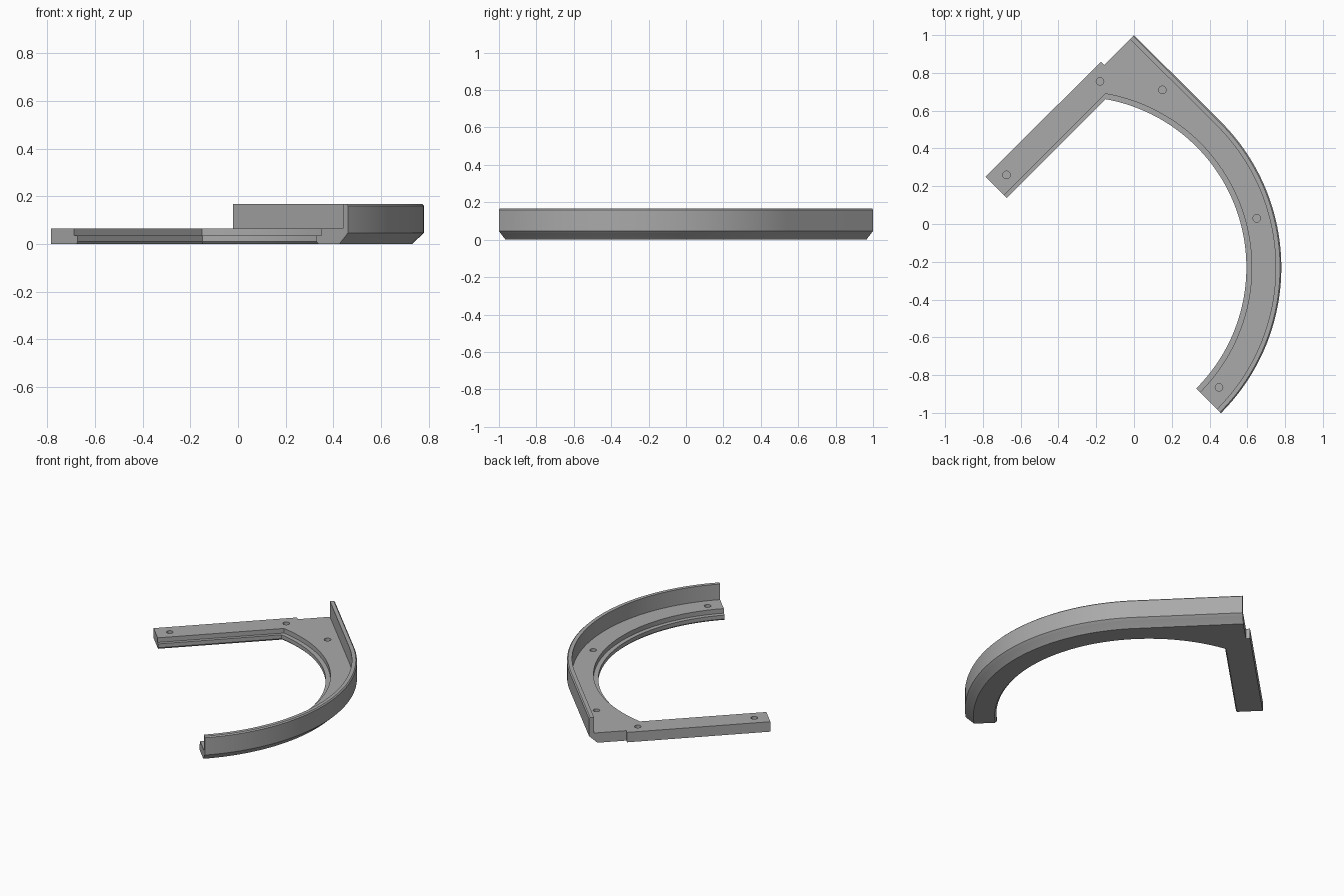
import bpy, bmesh, math
from mathutils import Vector

if "Cube" in bpy.data.objects:
    bpy.data.objects.remove(bpy.data.objects["Cube"])

# Shared dimensions
CX, CY, R_OUT = -0.31, -0.23, 1.09
S = math.sqrt(0.5)
FLOOR, TOP = 0.065, 0.167
WALL = 0.03
STEPS = 64

gray = bpy.data.materials.new("plain gray")
gray.diffuse_color = (0.40, 0.40, 0.40, 1)
gray.use_nodes = True
gray.node_tree.nodes["Principled BSDF"].inputs["Base Color"].default_value = gray.diffuse_color


def inner_loop(radius, arm_line, z):
    """Inner edge: arm end -> inside corner -> arc end, on the line y - x = arm_line."""
    # inside corner is where the arm line meets the circle
    d = (arm_line + CX - CY) * S
    along = math.sqrt(radius ** 2 - d ** 2)
    corner = Vector((CX + S * (along - d), CY + S * (along + d)))
    a0 = math.atan2(corner.y - CY, corner.x - CX)
    x_end = (-0.535 - arm_line) / 2
    pts = [(x_end, x_end + arm_line, z)]
    for i in range(STEPS + 1):
        a = a0 + (-math.pi / 4 - a0) * i / STEPS
        pts.append((CX + radius * math.cos(a), CY + radius * math.sin(a), z))
    return pts


def outer_loop(inset, z):
    """Outer edge: arc end -> tangent point -> straight run to the tip."""
    r = R_OUT - inset
    pts = []
    for i in range(STEPS + 1):
        a = -math.pi / 4 + math.pi / 2 * i / STEPS
        pts.append((CX + r * math.cos(a), CY + r * math.sin(a), z))
    pts.append((-inset * S, 1.0 - inset * S, z))
    return pts


def finish(name, bm):
    bmesh.ops.recalc_face_normals(bm, faces=bm.faces)
    me = bpy.data.meshes.new(name)
    bm.to_mesh(me)
    bm.free()
    me.materials.append(gray)
    ob = bpy.data.objects.new(name, me)
    bpy.context.collection.objects.link(ob)
    return ob


def smooth(ob):
    bpy.ops.object.select_all(action='DESELECT')
    ob.select_set(True)
    bpy.context.view_layer.objects.active = ob
    bpy.ops.object.shade_smooth_by_angle(angle=math.radians(25))


def loft(name, loops, closed):
    """Skin matching loops; closed joins last to first, otherwise both ends are capped."""
    bm = bmesh.new()
    rows = [[bm.verts.new(p) for p in loop] for loop in loops]
    n = len(rows[0])
    pairs = list(zip(rows, rows[1:]))
    if closed:
        pairs.append((rows[-1], rows[0]))
    for a, b in pairs:
        for i in range(n - 1 if closed else n):
            j = (i + 1) % n
            bm.faces.new((a[i], a[j], b[j], b[i]))
    if closed:
        for k in (0, n - 1):
            bm.faces.new([row[k] for row in rows])
    else:
        bm.faces.new(rows[0])
        bm.faces.new(rows[-1])
    return finish(name, bm)


def plate_loop(z, r_in, arm_line, chamfer):
    arm = [(-0.158, 0.842, z), (-0.1755, 0.8595, z), (-0.785, 0.25, z)]
    return inner_loop(r_in, arm_line, z) + outer_loop(chamfer, z) + arm


# Base plate: bevelled underside, stepped inner edge
plate = loft("base_plate", [
    plate_loop(0.0, 0.915, 0.82, 0.05),
    plate_loop(0.01, 0.905, 0.81, 0.04),
    plate_loop(0.035, 0.905, 0.81, 0.012),
    plate_loop(0.035, 0.933, 0.84, 0.012),
    plate_loop(0.047, 0.933, 0.84, 0.0),
    plate_loop(FLOOR, 0.933, 0.84, 0.0),
], closed=False)

# Blind screw holes
bm = bmesh.new()
for x, y in [(-0.18, 0.755), (-0.675, 0.26), (0.15, 0.71), (0.65, 0.03), (0.45, -0.865)]:
    geo = bmesh.ops.create_cone(bm, cap_ends=True, segments=24, radius1=0.02,
                                radius2=0.02, depth=0.08)
    bmesh.ops.translate(bm, verts=geo["verts"], vec=(x, y, 0.06))
cutter = finish("hole_cutter", bm)
cutter.hide_render = True
cutter.hide_viewport = True
cut = plate.modifiers.new("holes", 'BOOLEAN')
cut.operation = 'DIFFERENCE'
cut.solver = 'EXACT'
cut.object = cutter
smooth(plate)

# Raised rim wall with a small bevel on its outer top edge
rim = loft("rim_wall", [
    outer_loop(0.0, FLOOR),
    outer_loop(0.0, TOP - 0.007),
    outer_loop(0.007, TOP),
    outer_loop(WALL, TOP),
    outer_loop(WALL, FLOOR),
], closed=True)
smooth(rim)
